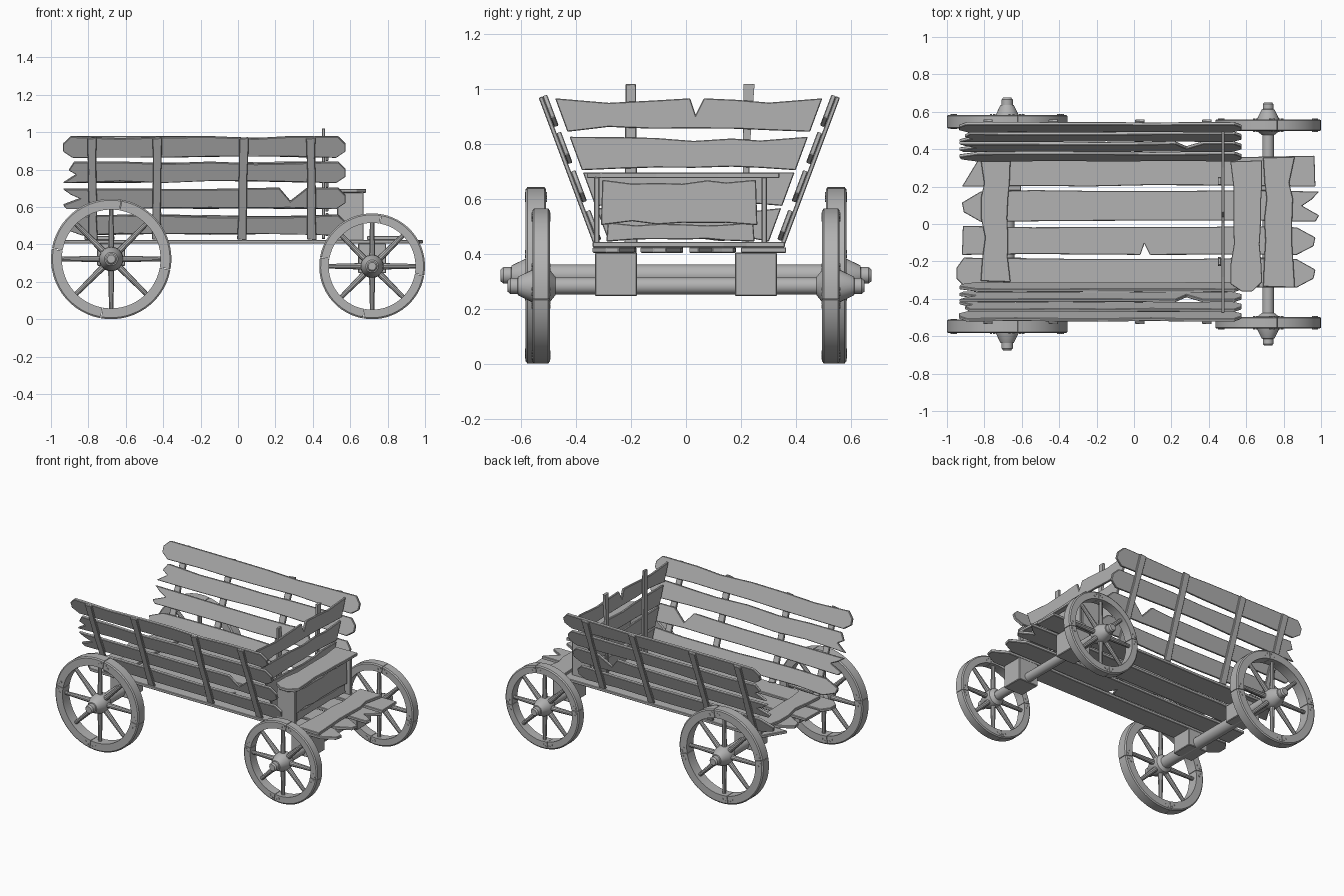
import bpy, bmesh, math, random
from mathutils import Vector, Matrix

random.seed(4)
if "Cube" in bpy.data.objects:
    bpy.data.objects.remove(bpy.data.objects["Cube"])

wood = bpy.data.materials.new("weathered_grey")
wood.use_nodes = True
GREY = (0.45, 0.45, 0.45, 1)
wood.diffuse_color = GREY
wood.node_tree.nodes["Principled BSDF"].inputs["Base Color"].default_value = GREY

X, Y, Z = Vector((1, 0, 0)), Vector((0, 1, 0)), Vector((0, 0, 1))


def finish(name, bm, bevel=0.0, smooth=False):
    bmesh.ops.recalc_face_normals(bm, faces=bm.faces)
    mesh = bpy.data.meshes.new(name)
    bm.to_mesh(mesh)
    bm.free()
    mesh.materials.append(wood)
    ob = bpy.data.objects.new(name, mesh)
    bpy.context.collection.objects.link(ob)
    if bevel:
        mod = ob.modifiers.new("worn_edges", "BEVEL")
        mod.width, mod.segments = bevel, 1
        mod.limit_method = "ANGLE"
    if smooth:
        bpy.ops.object.select_all(action="DESELECT")
        ob.select_set(True)
        bpy.context.view_layer.objects.active = ob
        bpy.ops.object.shade_smooth_by_angle(angle=math.radians(35))
    return ob


# Plank end shapes: (inset along the length, fraction across the width)
ENDS = {
    "flat": [(0, 0), (0.005, 1)],
    "clip": [(0.05, 0), (0, 0.3), (0, 0.65), (0.04, 1)],
    "point": [(0.1, 0), (0.01, 0.3), (0, 0.6), (0.1, 0.95)],
    "fork": [(0.02, 0), (0, 0.2), (0.09, 0.5), (0.04, 0.7), (0, 0.95)],
    "slant": [(0, 0), (0.1, 1)],
    "rake": [(0, 0), (0.07, 0.4), (0.03, 0.6), (0.06, 1)],
    "flare": [(0.045, 0), (0, 1)],
}


def plank(name, origin, u, v, length, width, thick, ends=("flat", "flat"),
          wobble=0.008, notches=()):
    """Board with uneven long edges; notches are (position, width, depth, top?)."""
    def edge(top):
        cuts = [n for n in notches if n[3] == top]
        pts = [(length * f, random.uniform(0, wobble)) for f in (0.2, 0.36, 0.52, 0.68, 0.8)]
        pts = [p for p in pts if all(abs(p[0] - c[0]) > c[1] for c in cuts)]
        for pos, w, depth, _ in cuts:
            pts += [(pos - w / 2, 0), (pos - w * 0.1, depth), (pos + w / 2, 0)]
        pts.sort()
        return [(a, width - d) for a, d in reversed(pts)] if top else pts

    outline = edge(False) + [(length - i, t * width) for i, t in ENDS[ends[1]]]
    outline += edge(True) + [(i, t * width) for i, t in reversed(ENDS[ends[0]])]
    n = u.cross(v).normalized()
    bm = bmesh.new()
    face = bm.faces.new([bm.verts.new(Vector(origin) + u * a + v * b - n * thick / 2)
                         for a, b in outline])
    ext = bmesh.ops.extrude_face_region(bm, geom=[face])
    bmesh.ops.translate(bm, vec=n * thick,
                        verts=[g for g in ext["geom"] if isinstance(g, bmesh.types.BMVert)])
    return finish(name, bm, 0.003)


def box(name, lo, hi, bevel=0.004):
    lo, hi = Vector(lo), Vector(hi)
    bm = bmesh.new()
    bmesh.ops.create_cube(bm, size=1, matrix=Matrix.Translation((lo + hi) / 2)
                          @ Matrix.Diagonal((*(hi - lo), 1)))
    return finish(name, bm, bevel)


def rod(bm, a, b, r1, r2, sides):
    a, b = Vector(a), Vector(b)
    m = Matrix.Translation((a + b) / 2) @ (b - a).to_track_quat("Z", "Y").to_matrix().to_4x4()
    bmesh.ops.create_cone(bm, cap_ends=True, segments=sides, radius1=r1, radius2=r2,
                          depth=(b - a).length, matrix=m)


def sweep(bm, profile, centre, side, start, stop, steps, closed):
    """Revolve (radius, outward offset) points about the axle line."""
    rings = []
    for i in range(steps if closed else steps + 1):
        a = start + (stop - start) * i / steps
        rings.append([bm.verts.new(centre + Vector((r * math.cos(a), side * h, r * math.sin(a))))
                      for r, h in profile])
    count = len(profile)
    for i in range(steps):
        p, q = rings[i], rings[(i + 1) % len(rings)]
        for j in range(count - 1 if closed else count):
            k = (j + 1) % count
            bm.faces.new((p[j], p[k], q[k], q[j]))
    if closed:
        for j in (0, count - 1):
            bm.faces.new([ring[j] for ring in rings])
    else:
        bm.faces.new(rings[0])
        bm.faces.new(rings[-1])


HUB = [(0.035, -0.055), (0.06, -0.035), (0.066, 0.0), (0.062, 0.035), (0.036, 0.088),
       (0.03, 0.09), (0.03, 0.118), (0.022, 0.128)]


def wheel(name, centre, side, radius, half):
    inner = radius * 0.82
    # Rim in four bent sections with bolted joints
    bm = bmesh.new()
    section = [(inner, -half), (inner, half), (radius - 0.008, half),
               (radius, half - 0.006), (radius, 6e-3 - half), (radius - 0.008, -half)]
    for q in range(4):
        start = math.radians(80 + 90 * q)
        sweep(bm, section, centre, side, start + 0.006, start + math.pi / 2 - 0.006, 14, False)
        for shift in (-0.13, -0.06, 0.06, 0.13):
            a = start + shift
            r = radius * (0.89 if abs(shift) > 0.1 else 0.93)
            p = centre + Vector((r * math.cos(a), 0, r * math.sin(a)))
            rod(bm, p - Y * (half + 0.003), p + Y * (half + 0.003), 0.006, 0.006, 8)
    finish(name + "_rim", bm, smooth=True)
    # Spokes
    bm = bmesh.new()
    for i in range(8):
        d = Vector((math.cos(i * math.pi / 4), 0, math.sin(i * math.pi / 4)))
        rod(bm, centre + d * 0.03, centre + d * (inner + 0.01), 0.018, 0.012, 10)
    finish(name + "_spokes", bm, smooth=True)
    # Hub with stepped cap
    bm = bmesh.new()
    k = 0.6 + 0.4 * radius / 0.322
    sweep(bm, [(r * k, h * k) for r, h in HUB], centre, side, 0, math.tau, 24, True)
    finish(name + "_hub", bm, smooth=True)


# Running gear: axles, bolster blocks and wheels
for end, x, radius, track, half, axle_r in (("rear", -0.678, 0.322, 0.547, 0.037, 0.04),
                                            ("front", 0.717, 0.283, 0.528, 0.032, 0.031)):
    bm = bmesh.new()
    rod(bm, (x, -track, radius), (x, track, radius), axle_r, axle_r, 20)
    finish(end + "_axle", bm, smooth=True)
    for label, s in (("left", 1), ("right", -1)):
        wheel(f"{end}_{label}_wheel", Vector((x, s * track, radius)), s, radius, half)
        y = 0.255 * s
        box(f"{end}_{label}_block", (x - 0.075, y - 0.077, radius - 0.037),
            (x + 0.075, y + 0.077, 0.405))

# Floor boards: y start, width, x start, x stop, ends, notches
FLOOR = [(-0.34, 0.16, -0.95, 0.97, ("clip", "point"), ()),
         (-0.165, 0.155, -0.92, 0.97, ("flat", "point"), ((0.98, 0.05, 0.06, False),)),
         (0.012, 0.17, -0.92, 0.99, ("point", "fork"), ()),
         (0.2, 0.165, -0.92, 0.97, ("slant", "flat"), ())]
for i, (y, w, x0, x1, ends, cuts) in enumerate(FLOOR):
    plank(f"floor_board_{i + 1}", (x0, y, 0.414), X, Y, x1 - x0, w, 0.02, ends, 0.008, cuts)

# Cross boards on the floor
plank("rear_cross_board", (-0.66, -0.31, 0.434), Y, -X, 0.66, 0.16, 0.02, wobble=0.03)
plank("front_cross_board", (0.86, -0.34, 0.434), Y, -X, 0.7, 0.17, 0.02, wobble=0.03)

# Sloping sides: bottom z, width, ends, notches
SIDE = [(0.45, 0.115, ("point", "clip"), ()),
        (0.59, 0.12, ("fork", "clip"), ((1.23, 0.15, 0.075, True),)),
        (0.73, 0.12, ("rake", "clip"), ()),
        (0.865, 0.12, ("clip", "clip"), ())]
SLOPE = 0.375
for label, s in (("left", 1), ("right", -1)):
    up = Vector((0, s * SLOPE, 1)).normalized()
    out = Vector((0, s, -SLOPE)).normalized()

    def on_side(x, z, offset):
        return Vector((x, 0.012 + s * (0.325 + SLOPE * (z - 0.44)), z)) + out * offset

    for i, (z, w, ends, cuts) in enumerate(SIDE):
        plank(f"{label}_side_board_{i + 1}", on_side(-0.935, z, 0), X, up, 1.51, w, 0.018,
              ends, 0.012, cuts)
    for i, (x, lean) in enumerate(((-0.775, -0.01), (-0.435, 0.005), (0.02, 0.02), (0.395, -0.01))):
        along = (up + X * lean).normalized()
        plank(f"{label}_batten_{i + 1}", on_side(x + 0.025, 0.43, 0.016), along, -X,
              0.585, 0.05, 0.016, wobble=0.005)

# Front wall boards with flared ends, and the two posts behind them
for i, z in enumerate((0.445, 0.575, 0.705, 0.845)):
    half = 0.315 + SLOPE * (z + 0.12 - 0.44) - 0.025
    cuts = ((half + 0.03, 0.05, 0.06, True),) if i == 3 else ()
    plank(f"front_wall_board_{i + 1}", (0.475, 0.01 - half, z), Y, Z, half * 2, 0.122, 0.016,
          ("flare", "flare"), 0.018, cuts)
plank("front_wall_post_right", (0.457, -0.225, 0.43), Y, Z, 0.048, 0.59, 0.018, wobble=0.002)
plank("front_wall_post_left", (0.457, 0.205, 0.43), Y, Z, 0.045, 0.59, 0.018,
      ("flat", "flare"), 0.002)

# Driver's bench
plank("bench_top", (0.685, -0.36, 0.686), Y, -X, 0.7, 0.17, 0.02, ("clip", "flat"), 0.02)
plank("bench_front_upper", (0.65, -0.31, 0.505), Y, Z, 0.57, 0.165, 0.018, wobble=0.015)
plank("bench_front_lower", (0.645, -0.29, 0.445), Y, Z, 0.54, 0.07, 0.016, wobble=0.012)
for label, y in (("right", -0.325), ("left", 0.285)):
    box(f"bench_{label}_end", (0.53, y - 0.01, 0.42), (0.672, y + 0.01, 0.68))
